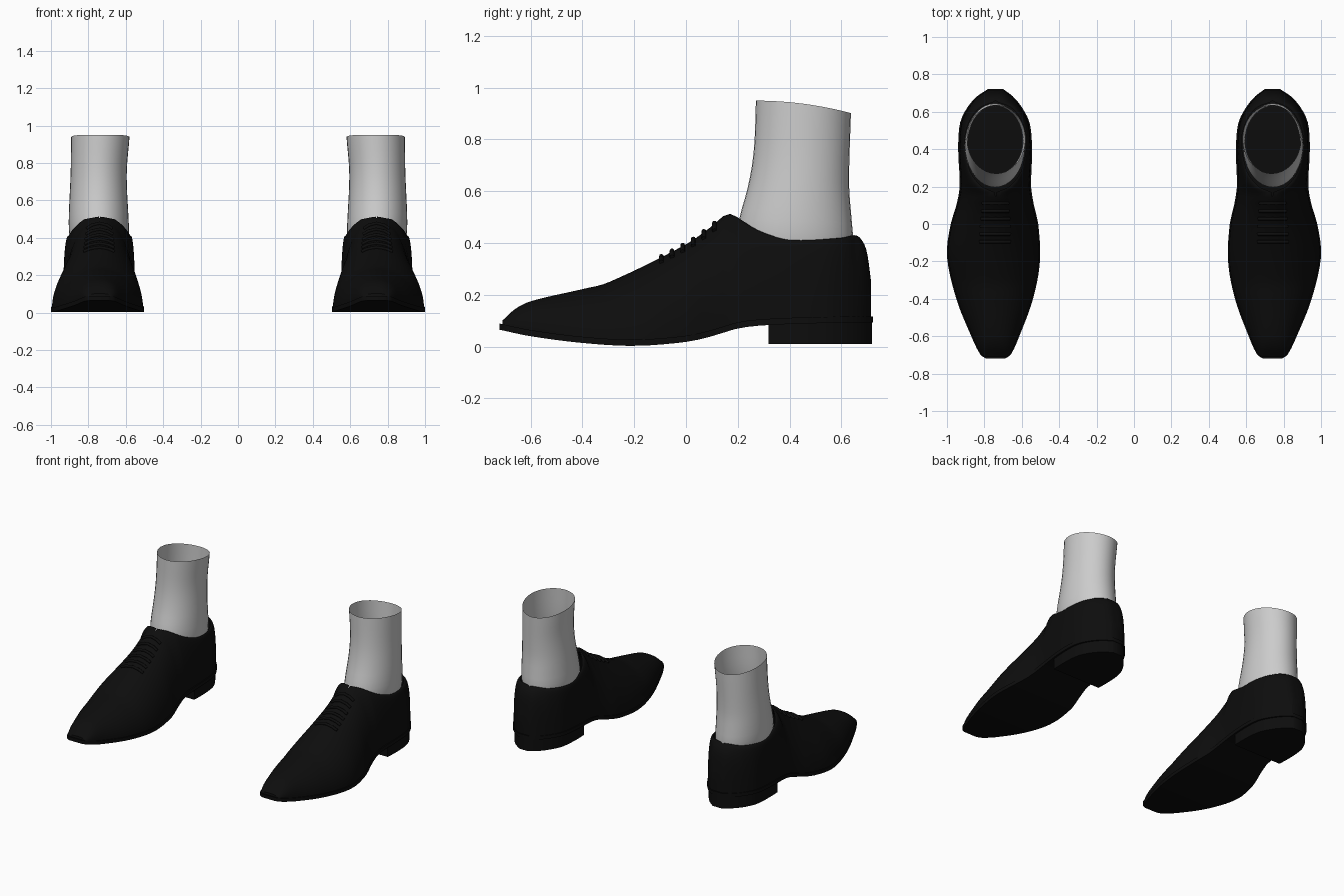
import bpy
import bmesh
from math import cos, sin, pi

default_cube = bpy.data.objects.get("Cube")
if default_cube:
    bpy.data.objects.remove(default_cube, do_unlink=True)


def make_material(name, value):
    material = bpy.data.materials.new(name)
    material.use_nodes = True
    colour = (value, value, value, 1)
    material.diffuse_color = colour
    material.node_tree.nodes["Principled BSDF"].inputs["Base Color"].default_value = colour
    return material


BLACK = make_material("black leather", 0.004)
GREY = make_material("light grey knit", 0.6)


def smooth_curve(*points):
    """Return a smooth function passing through (position, value) points."""
    last = len(points) - 1

    def slope(i):
        (x0, v0), (x1, v1) = points[max(i - 1, 0)], points[min(i + 1, last)]
        return (v1 - v0) / (x1 - x0)

    def value(x):
        x = min(max(x, points[0][0]), points[last][0])
        i = 0
        while i < last - 1 and x > points[i + 1][0]:
            i += 1
        (x0, v0), (x1, v1) = points[i], points[i + 1]
        d = x1 - x0
        t = (x - x0) / d
        s = 1 - t
        return (v0 * s * s * (1 + 2 * t) + v1 * t * t * (3 - 2 * t)
                + d * t * s * (slope(i) * s - slope(i + 1) * t))
    return value


# Outline of the shoe seen from above, its inner and outer edges
CENTRE = 0.74
inner_edge = smooth_curve((-.72, .69), (-.70, .66), (-.6, .613), (-.4, .54), (-.2, .503), (0, .512),
                          (.1, .535), (.2, .55), (.4, .545), (.54, .558), (.62, .597), (.68, .645), (.722, .70))
outer_edge = smooth_curve((-.72, .79), (-.70, .82), (-.6, .87), (-.4, .95), (-.17, 1), (0, .98),
                          (.1, .95), (.2, .932), (.4, .94), (.54, .93), (.62, .893), (.68, .842), (.722, .78))

# Side profiles: underside, top line, collar opening and wall fullness
sole_z = smooth_curve((-.72, .065), (-.6, .04), (-.4, .014), (-.2, .003), (0, .018), (.1, .04),
                      (.2, .07), (.3, .082), (.5, .09), (.722, .093))
top_z = smooth_curve((-.71, .10), (-.66, .145), (-.6, .175), (-.4, .222), (-.3, .248), (0, .395), (.1, .465),
                     (.15, .508), (.18, .51), (.25, .465), (.3, .44), (.4, .412), (.6, .42),
                     (.655, .43), (.68, .41), (.7, .36), (.715, .25))
collar = smooth_curve((-.7, 0), (.165, 0), (.19, .06), (.25, .118), (.3, .142), (.42, .165), (.5, .157),
                      (.58, .122), (.63, .07), (.657, 0), (.7, 0))
fullness = smooth_curve((-.7, .8), (-.5, 1), (.3, 1), (.6, .65), (.7, .6))


def spaced(start, end, count):
    """Positions between two ends, closer together near the ends."""
    return [start + (end - start) * (1 - cos(pi * i / count)) / 2 for i in range(count + 1)]


def finish(obj, material):
    obj.data.materials.append(material)
    bpy.ops.object.select_all(action="DESELECT")
    obj.select_set(True)
    bpy.context.view_layer.objects.active = obj
    bpy.ops.object.shade_smooth_by_angle(angle=pi / 4)


def loft(name, sections, side, material, closed=False, caps=False):
    """Skin a row of sections; side -1 mirrors them across x."""
    bm = bmesh.new()
    rows = [[bm.verts.new((side * x, y, z)) for x, y, z in section] for section in sections]
    count = len(rows[0])
    for a, b in zip(rows, rows[1:]):
        for j in range(count if closed else count - 1):
            k = (j + 1) % count
            corners = [a[j], a[k], b[k], b[j]]
            bm.faces.new(corners if side > 0 else corners[::-1])
    if caps:
        for row, flip in ((rows[0], side > 0), (rows[-1], side < 0)):
            bm.faces.new(row[::-1] if flip else row)
    bmesh.ops.remove_doubles(bm, verts=bm.verts, dist=0.0005)
    mesh = bpy.data.meshes.new(name)
    bm.to_mesh(mesh)
    bm.free()
    obj = bpy.data.objects.new(name, mesh)
    bpy.context.collection.objects.link(obj)
    finish(obj, material)
    return obj


def wall_point(y, angle, out):
    """Point on the upper: angle 0 is the welt, a quarter turn is the top line."""
    edge = outer_edge(y) - CENTRE if out > 0 else CENTRE - inner_edge(y)
    gap = max(collar(y), 0)
    power = fullness(y)
    across = max(cos(angle), 0) ** power
    low = sole_z(y) + .018
    half = gap + (max(edge - .006, gap) - gap) * across
    return (CENTRE + out * half, y, low + (top_z(y) - low) * sin(angle) ** power)


def upper_section(y, steps=14):
    angles = [pi / 2 * i / steps for i in range(steps + 1)]
    return ([wall_point(y, a, 1) for a in reversed(angles)]
            + [wall_point(y, a, -1) for a in angles])


def slab_section(y, inset, low, high):
    left, right = inner_edge(y) + inset, outer_edge(y) - inset
    return [(right, y, high), (right, y, low), (left, y, low), (left, y, high)]


# Sock shape by height: front, back, half width and centre
sock_front = smooth_curve((.36, .21), (.42, .195), (.5, .207), (.6, .235), (.7, .255), (.8, .265), (.95, .27))
sock_back = smooth_curve((.36, .635), (.42, .645), (.5, .64), (.65, .63), (.95, .637))
sock_half = smooth_curve((.36, .15), (.42, .16), (.5, .16), (.75, .15), (.95, .156))
sock_centre = smooth_curve((.36, .74), (.5, .745), (.75, .745), (.95, .736))


def sock_ring(t, count=36):
    z = .36 + .59 * t
    front, back = sock_front(z), sock_back(z)
    ring = []
    for i in range(count):
        a = 2 * pi * i / count
        back_share = (1 + sin(a)) / 2
        ring.append((sock_centre(z) + sock_half(z) * cos(a),
                     front + (back - front) * back_share,
                     z - .048 * t * back_share ** 2))
    return ring


def lace(name, y, side):
    """A thin cord lying across the instep."""
    curve = bpy.data.curves.new(name, "CURVE")
    curve.dimensions = "3D"
    curve.bevel_depth = .009
    curve.bevel_resolution = 2
    curve.use_fill_caps = True
    spread = (1.2, 1.35, pi / 2)
    path = [wall_point(y, a, -1) for a in spread] + [wall_point(y, a, 1) for a in spread[1::-1]]
    spline = curve.splines.new("POLY")
    spline.points.add(len(path) - 1)
    for point, (x, py, z) in zip(spline.points, path):
        point.co = (side * x, py, z + .004, 1)
    obj = bpy.data.objects.new(name, curve)
    bpy.context.collection.objects.link(obj)
    curve.materials.append(BLACK)


for label, side in (("left", 1), ("right", -1)):
    # Upper, open at the collar
    loft(label + "_shoe_upper", [upper_section(y) for y in spaced(-.708, .715, 80)],
         side, BLACK, caps=True)
    # Thin outsole with a welt showing around the edge
    loft(label + "_outsole",
         [slab_section(y, 0, sole_z(y), sole_z(y) + .024) for y in spaced(-.72, .722, 48)],
         side, BLACK, closed=True, caps=True)
    # Stacked heel
    loft(label + "_heel",
         [slab_section(y + .014, .012, .01, sole_z(y) + .01) for y in spaced(.305, .705, 20)],
         side, BLACK, closed=True, caps=True)
    # Sock, open at the top
    loft(label + "_sock", [sock_ring(i / 14) for i in range(15)], side, GREY, closed=True)
    # Laces
    for i in range(6):
        lace(f"{label}_lace_{i + 1}", -.095 + .041 * i, side)
